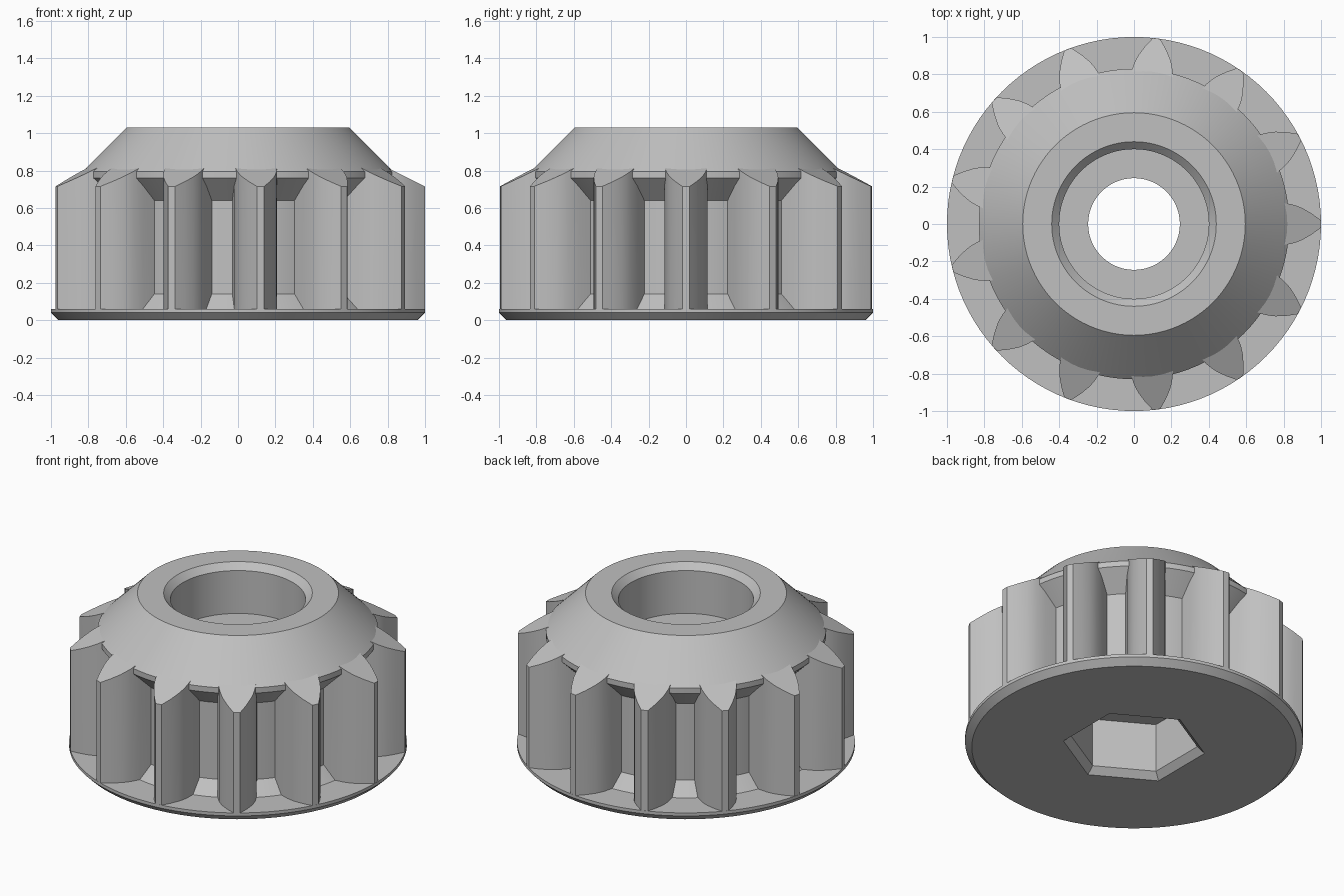
import bpy, bmesh
from math import cos, sin, pi, radians
from mathutils import Matrix

old = bpy.data.objects.get("Cube")
if old:
    bpy.data.objects.remove(old, do_unlink=True)

TEETH = 13
SEGMENTS = 104

steel = bpy.data.materials.new("plain_grey_metal")
steel.use_nodes = True
grey = (0.53, 0.53, 0.53, 1)
steel.diffuse_color = grey
steel.node_tree.nodes["Principled BSDF"].inputs["Base Color"].default_value = grey


def add_object(name, bm):
    bmesh.ops.recalc_face_normals(bm, faces=bm.faces[:])
    mesh = bpy.data.meshes.new(name)
    bm.to_mesh(mesh)
    bm.free()
    mesh.materials.append(steel)
    obj = bpy.data.objects.new(name, mesh)
    bpy.context.collection.objects.link(obj)
    return obj


def shade(obj):
    bpy.ops.object.select_all(action='DESELECT')
    obj.select_set(True)
    bpy.context.view_layer.objects.active = obj
    bpy.ops.object.shade_smooth_by_angle(angle=radians(28))


def loft(bm, rings):
    """Join equal-length point rings into a capped solid."""
    loops = [[bm.verts.new(p) for p in ring] for ring in rings]
    n = len(loops[0])
    for a, b in zip(loops, loops[1:]):
        for i in range(n):
            j = (i + 1) % n
            bm.faces.new((a[i], a[j], b[j], b[i]))
    bm.faces.new(loops[0])
    bm.faces.new(loops[-1])


# Turned body: flange, core, conical collar, counterbore and through hole
profile = [(0.245, 0), (0.96, 0), (1.0, 0.04), (1.0, 0.06), (0.79, 0.06),
           (0.71, 0.14), (0.71, 0.64), (0.83, 0.76), (0.83, 0.795),
           (0.595, 1.03), (0.44, 1.03), (0.40, 0.99), (0.40, 0.71), (0.245, 0.71)]
bm = bmesh.new()
rings = []
for k in range(SEGMENTS):
    a = 2 * pi * k / SEGMENTS
    rings.append([bm.verts.new((r * cos(a), r * sin(a), z)) for r, z in profile])
for k, ring in enumerate(rings):
    after = rings[(k + 1) % SEGMENTS]
    for i in range(len(profile)):
        j = (i + 1) % len(profile)
        bm.faces.new((ring[i], after[i], after[j], ring[j]))
body = add_object("gear_body", bm)

# Hexagonal socket with a chamfered mouth, cut from below
bm = bmesh.new()
sections = [(0.445, -0.02), (0.38, 0.042), (0.38, 0.36)]
loft(bm, [[(r * cos(pi / 6 + k * pi / 3), r * sin(pi / 6 + k * pi / 3), z)
           for k in range(6)] for r, z in sections])
cutter = add_object("hex_socket_cutter", bm)
cutter.hide_render = True
cut = body.modifiers.new("hex_socket", 'BOOLEAN')
cut.operation = 'DIFFERENCE'
cut.solver = 'EXACT'
cut.object = cutter
bpy.context.view_layer.objects.active = body
bpy.ops.object.modifier_apply(modifier=cut.name)
bpy.data.objects.remove(cutter, do_unlink=True)
shade(body)

# Teeth: curved flanks, flat tips and tops sloping up to the collar
flank = [(0.68, 0.116), (0.78, 0.115), (0.84, 0.106), (0.87, 0.097),
         (0.90, 0.085), (0.95, 0.056), (0.999, 0.02)]
outline = flank + [(x, -y) for x, y in reversed(flank)]
bm = bmesh.new()
loft(bm, [[(x, y, 0.05) for x, y in outline],
          [(x, y, 0.715 + (1 - x) * 0.5) for x, y in outline]])
first = add_object("tooth_1", bm)
shade(first)
for k in range(1, TEETH):
    tooth = first.copy()
    tooth.name = f"tooth_{k + 1}"
    bpy.context.collection.objects.link(tooth)
    tooth.matrix_world = Matrix.Rotation(2 * pi * k / TEETH, 4, 'Z')
